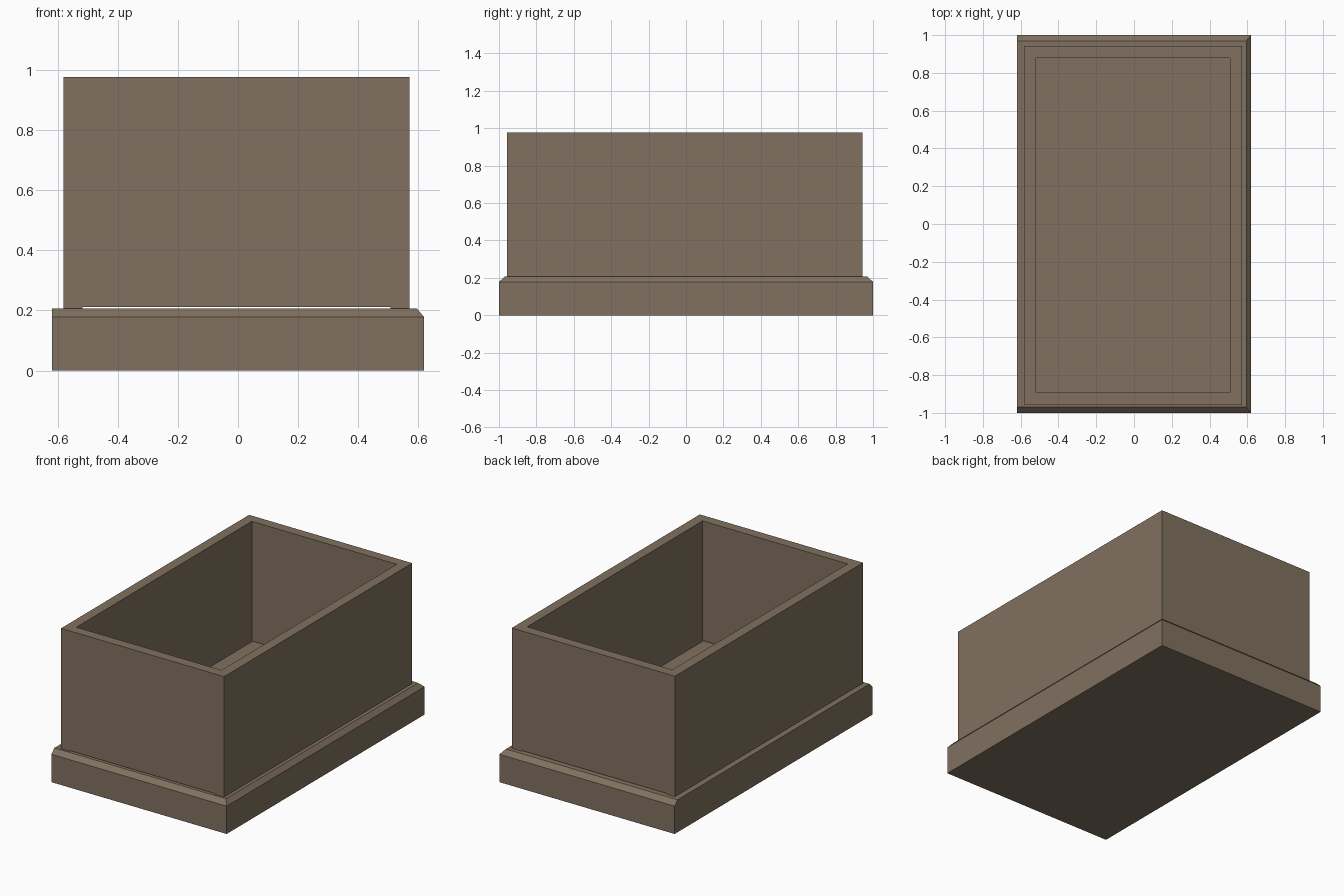
import bpy
import bmesh

if "Cube" in bpy.data.objects:
    bpy.data.objects.remove(bpy.data.objects["Cube"])

brown = bpy.data.materials.new("taupe_brown")
brown.diffuse_color = (0.22, 0.165, 0.115, 1.0)
brown.use_nodes = True
brown.node_tree.nodes["Principled BSDF"].inputs["Base Color"].default_value = brown.diffuse_color


def make_object(name, bm):
    bmesh.ops.recalc_face_normals(bm, faces=bm.faces)
    mesh = bpy.data.meshes.new(name)
    bm.to_mesh(mesh)
    bm.free()
    mesh.materials.append(brown)
    obj = bpy.data.objects.new(name, mesh)
    bpy.context.collection.objects.link(obj)
    return obj


def box(name, x0, x1, y0, y1, z0, z1):
    bm = bmesh.new()
    bmesh.ops.create_cube(bm, size=1)
    for v in bm.verts:
        v.co.x = x1 if v.co.x > 0 else x0
        v.co.y = y1 if v.co.y > 0 else y0
        v.co.z = z1 if v.co.z > 0 else z0
    return make_object(name, bm)


def plinth(name, rings):
    # Stack of rectangles (x0, x1, y0, y1, z) joined by side faces
    bm = bmesh.new()
    loops = [[bm.verts.new(p) for p in
              ((x0, y0, z), (x1, y0, z), (x1, y1, z), (x0, y1, z))]
             for x0, x1, y0, y1, z in rings]
    for low, high in zip(loops, loops[1:]):
        for i in range(4):
            j = (i + 1) % 4
            bm.faces.new((low[i], low[j], high[j], high[i]))
    bm.faces.new(loops[0][::-1])
    bm.faces.new(loops[-1])
    return make_object(name, bm)


# Base slab with a chamfered upper edge; the left side stays upright
BASE_TOP = 0.207
plinth("base_plinth", [
    (-0.62, 0.62, -1.0, 1.0, 0.0),
    (-0.62, 0.62, -1.0, 1.0, 0.178),
    (-0.62, 0.595, -0.97, 0.97, BASE_TOP),
])

# Open box: full-length side walls, end walls between them with a hairline gap below
X0, X1, Y0, Y1, TOP, T = -0.582, 0.572, -0.957, 0.943, 0.977, 0.064
box("left_wall", X0, X0 + T, Y0, Y1, BASE_TOP, TOP)
box("right_wall", X1 - T, X1, Y0, Y1, BASE_TOP, TOP)
box("front_wall", X0 + T, X1 - T, Y0, Y0 + T, BASE_TOP + 0.005, TOP)
box("back_wall", X0 + T, X1 - T, Y1 - T, Y1, BASE_TOP + 0.005, TOP)
